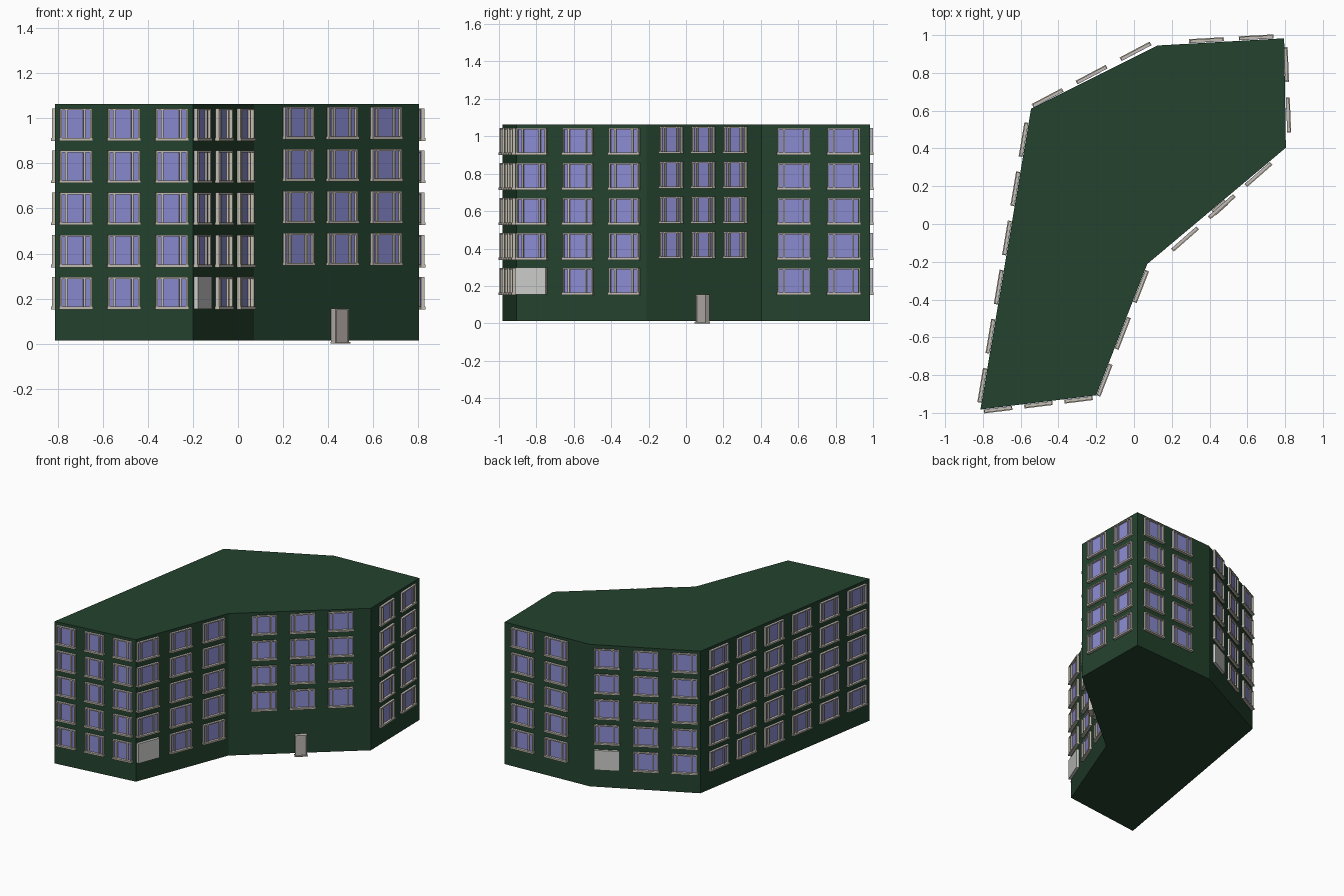
import bpy, bmesh
from mathutils import Vector, Matrix

cube = bpy.data.objects.get("Cube")
if cube:
    bpy.data.objects.remove(cube, do_unlink=True)


def material(name, rgb):
    m = bpy.data.materials.new(name)
    m.use_nodes = True
    m.diffuse_color = (*rgb, 1)
    m.node_tree.nodes["Principled BSDF"].inputs["Base Color"].default_value = (*rgb, 1)
    return m


GREEN = material("dark green wall", (0.017, 0.055, 0.027))
FRAME = material("stone frame", (0.56, 0.52, 0.45))
GLASS = material("violet glass", (0.26, 0.26, 0.65))
PANEL = material("pale grey panel", (0.60, 0.60, 0.59))
DOOR = material("warm grey door", (0.50, 0.46, 0.43))
MATS = [FRAME, GLASS, PANEL, DOOR]
BOTTOM, TOP = 0.013, 1.063


def finish(name, bm, mats):
    bmesh.ops.recalc_face_normals(bm, faces=bm.faces)
    mesh = bpy.data.meshes.new(name)
    bm.to_mesh(mesh)
    bm.free()
    for m in mats:
        mesh.materials.append(m)
    obj = bpy.data.objects.new(name, mesh)
    bpy.context.collection.objects.link(obj)
    return obj


def box(bm, place, x, y, z, mat):
    """Box between ranges in wall space: x along, y outward, z up."""
    mid = Vector([(a + b) / 2 for a, b in (x, y, z)])
    size = [b - a for a, b in (x, y, z)]
    made = bmesh.ops.create_cube(
        bm, size=1, matrix=place @ Matrix.Translation(mid) @ Matrix.Diagonal((*size, 1)))
    for f in {f for v in made["verts"] for f in v.link_faces}:
        f.material_index = MATS.index(mat)


def add_window(bm, place, w, h=0.14):
    a, b, t = w / 2, h / 2, 0.008
    box(bm, place, (-a, a), (-0.009, -0.007), (-b, b), GLASS)
    for s in (-a, a - t):
        box(bm, place, (s, s + t), (-0.01, 0.007), (-b, b), FRAME)
    for u in (0.2, 0.77):
        x = -a + u * w
        box(bm, place, (x - 0.005, x + 0.005), (-0.01, 0.003), (-b, b), FRAME)
    box(bm, place, (-a, a), (-0.01, 0.007), (b - t, b), FRAME)
    box(bm, place, (-a - 0.004, a + 0.004), (-0.01, 0.011), (-b - 0.004, -b + t), FRAME)


def add_panel(bm, place, w, h=0.145):
    box(bm, place, (-w / 2, w / 2), (-0.01, 0.01), (-h / 2, h / 2), PANEL)


def add_door(bm, place, w=0.08, h=0.155):
    a = w / 2
    box(bm, place, (-a, a), (-0.02, 0.004), (0.006, h - 0.006), DOOR)
    for s in (-a, a - 0.006):
        box(bm, place, (s, s + 0.006), (-0.02, 0.009), (0, h), FRAME)
    box(bm, place, (-a, a), (-0.02, 0.009), (h - 0.006, h), FRAME)
    box(bm, place, (-a - 0.004, a + 0.004), (-0.02, 0.014), (0, 0.007), FRAME)


# Building body: angled footprint extruded upward
corners = [Vector(p) for p in (
    (-0.813, -0.982), (-0.2, -0.907), (0.07, -0.212), (0.804, 0.404),
    (0.795, 0.983), (0.125, 0.945), (-0.545, 0.61))]
bm = bmesh.new()
base = bm.faces.new([bm.verts.new((*c, BOTTOM)) for c in corners])
top = bmesh.ops.extrude_face_region(bm, geom=[base], use_keep_orig=True)["geom"]
bmesh.ops.translate(bm, vec=(0, 0, TOP - BOTTOM),
                    verts=[g for g in top if isinstance(g, bmesh.types.BMVert)])
finish("building_body", bm, [GREEN])

# Walls: name, columns, first and last position, first and last offset,
# window width, lowest row, blank panel in the first lowest bay
walls = [
    ("front", 3, 0.15, 0.845, 0.012, 0.012, 0.143, 0, False),
    ("front_right", 3, 0.122, 0.835, 0.012, 0.012, 0.172, 0, True),
    ("entrance", 3, 0.249, 0.789, 0.027, 0.015, 0.17, 1, False),
    ("right_end", 2, 0.298, 0.76, 0.016, 0.009, 0.176, 0, False),
    ("back", 2, 0.22, 0.613, 0.013, 0.013, 0.176, 0, False),
    ("back_corner", 3, 0.158, 0.861, 0.024, 0.012, 0.172, 0, True),
    ("long_side", 6, 0.104, 0.921, 0.012, 0.012, 0.176, 0, False),
]
for i, (name, cols, t0, t1, o0, o1, width, low, blank) in enumerate(walls):
    a, b = corners[i], corners[(i + 1) % len(corners)]
    along = (b - a).normalized()
    out = Vector((along.y, -along.x))
    first = a.lerp(b, t0) + out * o0
    last = a.lerp(b, t1) + out * o1
    run = (last - first).normalized()
    turn = Matrix(((run.x, run.y, 0), (run.y, -run.x, 0), (0, 0, 1))).to_4x4()
    bm = bmesh.new()
    for c in range(cols):
        p = first.lerp(last, c / (cols - 1))
        for r in range(low, 5):
            z = 0.226 + 0.187 * r + 0.007 * low
            place = Matrix.Translation((*p, z)) @ turn
            if blank and c == 0 and r == 0:
                add_panel(bm, place, width)
            else:
                add_window(bm, place, width)
    finish(name + "_windows", bm, MATS)

    # Entrance door below the middle column
    if low:
        bm = bmesh.new()
        add_door(bm, Matrix.Translation((*first.lerp(last, 0.48), 0)) @ turn)
        finish("entrance_door", bm, MATS)
